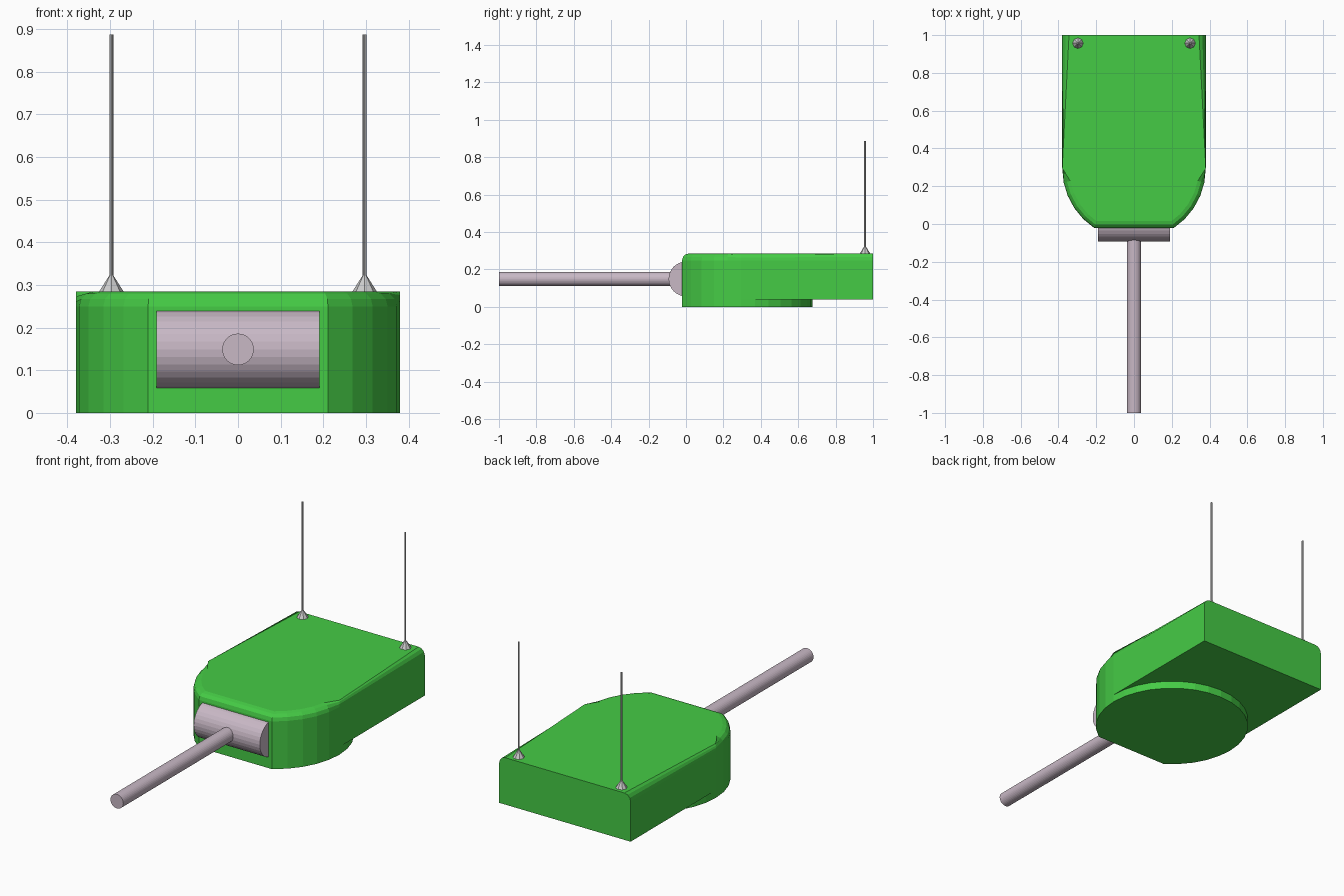
import bpy, bmesh, math
from mathutils import Matrix

if "Cube" in bpy.data.objects:
    bpy.data.objects.remove(bpy.data.objects["Cube"])

R, CY = 0.38, 0.295            # ring radius and centre
Z0, Z1, Z2 = 0.0, 0.04, 0.285  # ring bottom, body underside, roof
STEP = math.radians(11.25)


def material(name, rgb):
    m = bpy.data.materials.new(name)
    m.diffuse_color = (*rgb, 1)
    m.use_nodes = True
    m.node_tree.nodes["Principled BSDF"].inputs["Base Color"].default_value = m.diffuse_color
    return m


def finish(bm, name, mat=None):
    bmesh.ops.recalc_face_normals(bm, faces=bm.faces)
    me = bpy.data.meshes.new(name)
    bm.to_mesh(me)
    bm.free()
    ob = bpy.data.objects.new(name, me)
    bpy.context.collection.objects.link(ob)
    if mat:
        me.materials.append(mat)
    return ob


def rod(name, r1, r2, length, centre, axis='Z', sides=32, mat=None):
    bm = bmesh.new()
    rot = {'X': Matrix.Rotation(math.pi / 2, 4, 'Y'),
           'Y': Matrix.Rotation(math.pi / 2, 4, 'X'),
           'Z': Matrix.Identity(4)}[axis]
    bmesh.ops.create_cone(bm, cap_ends=True, segments=sides, radius1=r1, radius2=r2,
                          depth=length, matrix=Matrix.Translation(centre) @ rot)
    return finish(bm, name, mat)


def arc(first, last):
    return [(R * math.cos(i * STEP), CY + R * math.sin(i * STEP))
            for i in range(first, last + 1)]


green = material("green_paint", (0.06, 0.6, 0.06))
metal = material("pale_metal", (0.58, 0.48, 0.56))

# Turret body: round front, square back, raised on a ring underneath
bm = bmesh.new()
left, right, rear = arc(-16, -11), arc(-5, 0), arc(1, 15)


def ring(points, z):
    return [bm.verts.new((x, y, z)) for x, y in points]


def walls(a, b):
    for i in range(len(a)):
        j = (i + 1) % len(a)
        bm.faces.new((a[i], a[j], b[j], b[i]))


front = ring(left + right, Z1)
back = ring([(R, 1), (-R, 1)], Z1)
inner = ring(rear, Z1)
roof = ring(left + right + [(R, 1), (-R, 1)], Z2)
foot = ring(left + right + rear, Z0)
walls(front + back, roof)
walls(front + inner, foot)
top = bm.faces.new(roof)
bm.faces.new(foot)
bm.faces.new([front[-1]] + back + [front[0]] + inner[::-1])

# Rounded roof rim, sharp at the back
rim = [e for e in top.edges if min(v.co.y for v in e.verts) < 0.99]
bmesh.ops.bevel(bm, geom=rim, offset=0.036, segments=3, profile=0.5, affect='EDGES')
finish(bm, "turret_body", green)

# Gun mount and barrel
rod("gun_mount", 0.093, 0.093, 0.382, (0, 0, 0.149), 'X', 32, metal)
rod("gun_barrel", 0.037, 0.037, 0.95, (0, -0.525, 0.149), 'Y', 32, metal)

# Pair of aerials with small conical feet
for side, s in (("left", -1), ("right", 1)):
    rod(side + "_aerial_foot", 0.029, 0.005, 0.038, (s * 0.297, 0.957, Z2 + 0.018), 'Z', 8)
    rod(side + "_aerial", 0.0045, 0.0045, 0.597, (s * 0.297, 0.957, 0.5885), 'Z', 8)
